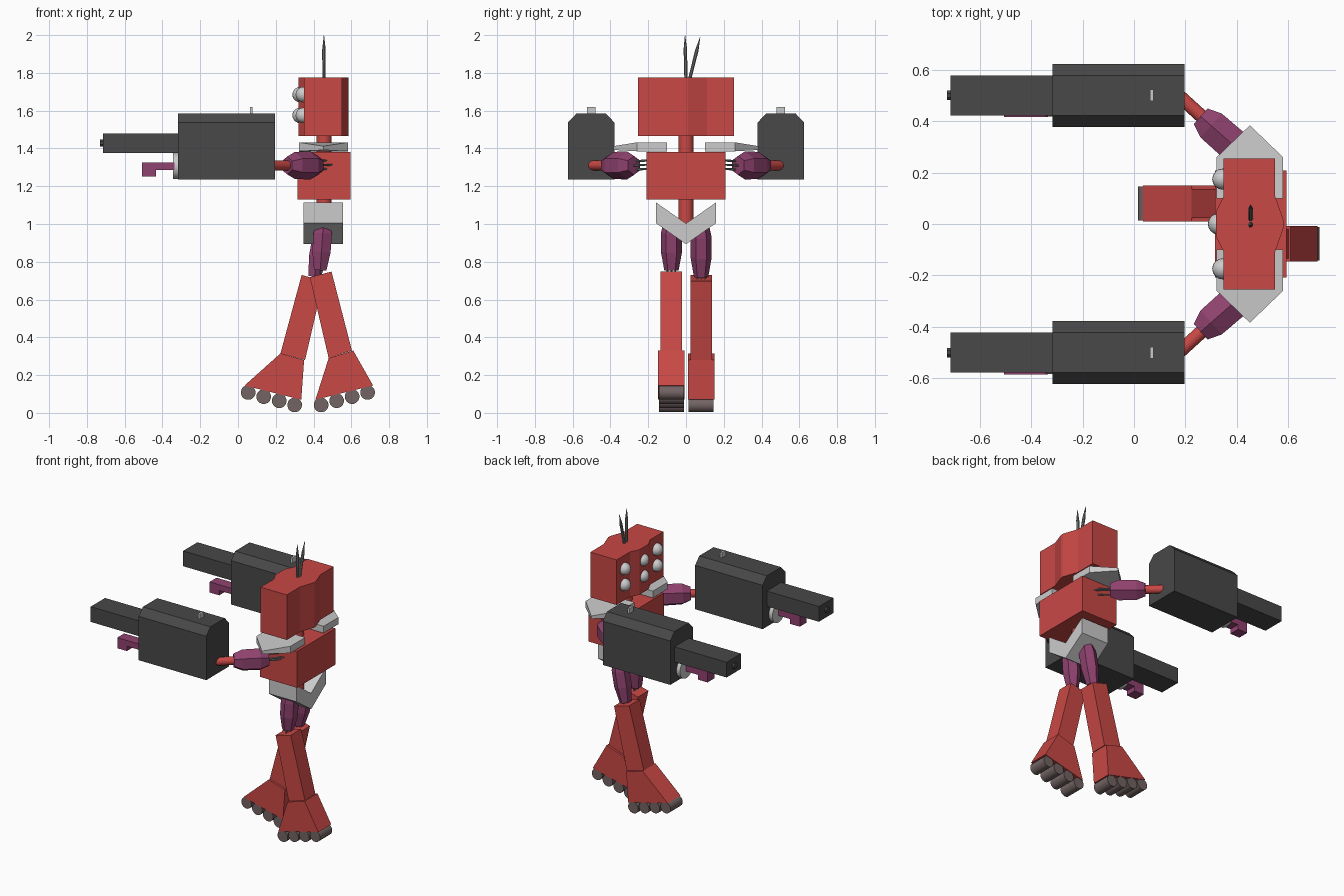
import bpy, bmesh, math
from mathutils import Vector

if "Cube" in bpy.data.objects:
    bpy.data.objects.remove(bpy.data.objects["Cube"])


def material(name, rgb):
    m = bpy.data.materials.new(name)
    m.diffuse_color = (*rgb, 1)
    m.use_nodes = True
    m.node_tree.nodes["Principled BSDF"].inputs["Base Color"].default_value = m.diffuse_color
    return m


RED = material("red_armour", (0.58, 0.065, 0.06))
PURPLE = material("purple_joint", (0.28, 0.055, 0.16))
DARK = material("dark_metal", (0.065, 0.065, 0.065))
TOE = material("toe_metal", (0.17, 0.125, 0.125))
STEEL = material("antenna_steel", (0.2, 0.21, 0.21))


def finish(name, bm, mat=None, smooth=False):
    bmesh.ops.recalc_face_normals(bm, faces=bm.faces)
    me = bpy.data.meshes.new(name)
    if smooth:
        for f in bm.faces:
            f.smooth = True
        for e in bm.edges:
            if len(e.link_faces) == 2 and e.calc_face_angle() > 0.6:
                e.smooth = False
    bm.to_mesh(me)
    bm.free()
    ob = bpy.data.objects.new(name, me)
    bpy.context.collection.objects.link(ob)
    if mat:
        me.materials.append(mat)
    return ob


def prism(name, pts, axis, lo, hi, mat=None):
    """Extrude a 2D outline along x, y or z."""
    place = {"x": lambda p, t: (t, p[0], p[1]),
             "y": lambda p, t: (p[0], t, p[1]),
             "z": lambda p, t: (p[0], p[1], t)}[axis]
    bm = bmesh.new()
    a = [bm.verts.new(place(p, lo)) for p in pts]
    b = [bm.verts.new(place(p, hi)) for p in pts]
    n = len(pts)
    bm.faces.new(a)
    bm.faces.new(b)
    for i in range(n):
        bm.faces.new((a[i], a[(i + 1) % n], b[(i + 1) % n], b[i]))
    return finish(name, bm, mat)


def box(name, x, y, z, mat=None):
    return prism(name, [(x[0], y[0]), (x[1], y[0]), (x[1], y[1]), (x[0], y[1])], "z", z[0], z[1], mat)


def rod(name, a, b, profile, sides, mat=None, smooth=False):
    """Loft rings from a to b; profile = [(fraction, radius)]."""
    a, b = Vector(a), Vector(b)
    d = (b - a).normalized()
    u = d.cross(Vector((0, 0, 1)) if abs(d.z) < 0.7 else Vector((0, 1, 0))).normalized()
    v = d.cross(u)
    bm = bmesh.new()
    rings = []
    for t, r in profile:
        ring = []
        for i in range(sides):
            g = 2 * math.pi * (i + 0.5) / sides
            ring.append(bm.verts.new(a.lerp(b, t) + r * (u * math.cos(g) + v * math.sin(g))))
        rings.append(ring)
    bm.faces.new(rings[0])
    bm.faces.new(rings[-1])
    for p, q in zip(rings, rings[1:]):
        for i in range(sides):
            j = (i + 1) % sides
            bm.faces.new((p[i], p[j], q[j], q[i]))
    return finish(name, bm, mat, smooth)


CX = 0.455
BARREL = [(0, 0.047), (0.25, 0.072), (0.75, 0.074), (1, 0.05)]
THIGH = [(0, 0.045), (0.2, 0.056), (0.6, 0.056), (1, 0.038)]
TUBE = [(0, 1), (1, 1)]


def tube(name, a, b, r, sides, mat=None, smooth=True):
    return rod(name, a, b, [(t, r) for t, _ in TUBE], sides, mat, smooth)


# Head with a raised centre on its face and back
prism("head", [(0.35, -0.255), (0.55, -0.255), (0.55, -0.11), (0.585, -0.01), (0.585, 0.01),
               (0.55, 0.11), (0.55, 0.255), (0.35, 0.255), (0.35, 0.11), (0.32, 0.05),
               (0.32, -0.05), (0.35, -0.11)], "z", 1.465, 1.775, RED)
for y, x in ((-0.175, 0.352), (0, 0.335), (0.175, 0.352)):
    for z in (1.575, 1.685):
        bm = bmesh.new()
        bmesh.ops.create_uvsphere(bm, u_segments=16, v_segments=10, radius=0.041)
        bmesh.ops.translate(bm, verts=bm.verts, vec=(x - 0.006, y, z))
        finish("eye", bm, None, True)

# Antennas
for tip in ((CX, -0.005, 2.0), (CX, 0.075, 1.99)):
    rod("antenna", (CX, 0.0 if tip[1] < 0 else 0.015, 1.75), tip,
        [(0, 0.009), (0.7, 0.01), (1, 0.001)], 8, STEEL)

# Spine and torso
tube("spine", (CX, 0, 0.97), (CX, 0, 1.5), 0.04, 20, RED)
box("torso", (0.315, 0.595), (-0.208, 0.208), (1.13, 1.38), RED)

# V-shaped pelvis
prism("pelvis", [(-0.16, 1.115), (0, 1.003), (0.16, 1.115), (0.16, 1.005), (0, 0.893), (-0.16, 1.005)],
      "x", 0.347, 0.557)


for s in (-1, 1):
    # Shoulder plate with its outer point sloping down
    plate = prism("shoulder_plate", [(0.322, s * 0.1), (0.582, s * 0.1), (0.582, s * 0.26),
                                     (0.452, s * 0.385), (0.322, s * 0.26)], "z", 1.385, 1.432)
    for vert in plate.data.vertices:
        if abs(vert.co.y) > 0.3:
            vert.co.z = 1.412 if vert.co.z > 1.4 else 1.392

    # Arm
    tube("forearm", (0.17, s * 0.505, 1.31), (0.28, s * 0.405, 1.31), 0.027, 16, RED)
    rod("upper_arm", (0.26, s * 0.42, 1.31), (0.425, s * 0.275, 1.31), BARREL, 6, PURPLE)
    for dx, dz in ((-0.015, -0.022), (0.015, 0), (-0.015, 0.022)):
        rod("shoulder_pin", (0.41 + dx, s * 0.275, 1.31 + dz), (0.5 + dx, s * 0.19, 1.315 + dz),
            [(0, 0.006), (0.6, 0.006), (1, 0.002)], 6, STEEL)

    # Gun
    c = s * 0.502
    w = 0.123
    prism("gun_body", [(c - w, 1.235), (c + w, 1.235), (c + w, 1.537), (c + w - 0.045, 1.585),
                       (c - w + 0.045, 1.585), (c - w, 1.537)], "x", -0.318, 0.196, DARK)
    box("gun_barrel", (-0.715, -0.3), (c - 0.078, c + 0.078), (1.375, 1.48), DARK)
    tube("muzzle", (-0.73, c, 1.428), (-0.7, c, 1.428), 0.02, 8, DARK, False)
    box("gun_sight", (0.063, 0.077), (c - 0.022, c + 0.022), (1.57, 1.62))
    tube("grip_ring", (-0.345, c - 0.014, 1.306), (-0.31, c - 0.014, 1.306), 0.07, 16)
    prism("grip_bracket", [(-0.508, 1.325), (-0.335, 1.325), (-0.335, 1.285), (-0.435, 1.285),
                           (-0.435, 1.252), (-0.508, 1.252)], "y", c - 0.085, c - 0.01, PURPLE)

# Legs: the -y leg swings back, the +y leg swings forward
legs = [
    (-0.077, (0.452, 1.0), (0.435, 0.755),
     [(0.38, 0.718), (0.495, 0.748), (0.603, 0.33), (0.48, 0.29)],
     [(0.48, 0.29), (0.61, 0.33), (0.715, 0.145), (0.41, 0.07)], 1),
    (0.08, (0.452, 0.98), (0.405, 0.72),
     [(0.337, 0.73), (0.452, 0.697), (0.355, 0.28), (0.225, 0.315)],
     [(0.225, 0.315), (0.35, 0.28), (0.335, 0.07), (0.035, 0.145)], -1)]
for y, top, knee, shin, foot, d in legs:
    rod("thigh", (top[0], y, top[1]), (knee[0], y, knee[1]), THIGH, 6, PURPLE)
    for dy in (-0.02, 0, 0.02):
        tube("knee_pin", (knee[0], y + dy, knee[1] + 0.02), (knee[0], y + dy, knee[1] - 0.05), 0.005, 6, STEEL)
    prism("shin", shin, "y", y - 0.057, y + 0.057, RED)
    prism("foot", foot, "y", y - 0.07, y + 0.07, RED)
    for i in range(4):
        x = 0.37 + d * (0.07 + 0.082 * i)
        z = 0.042 + 0.022 * i
        tube("toe", (x, y - 0.066, z), (x, y + 0.066, z), 0.039, 16, TOE)
